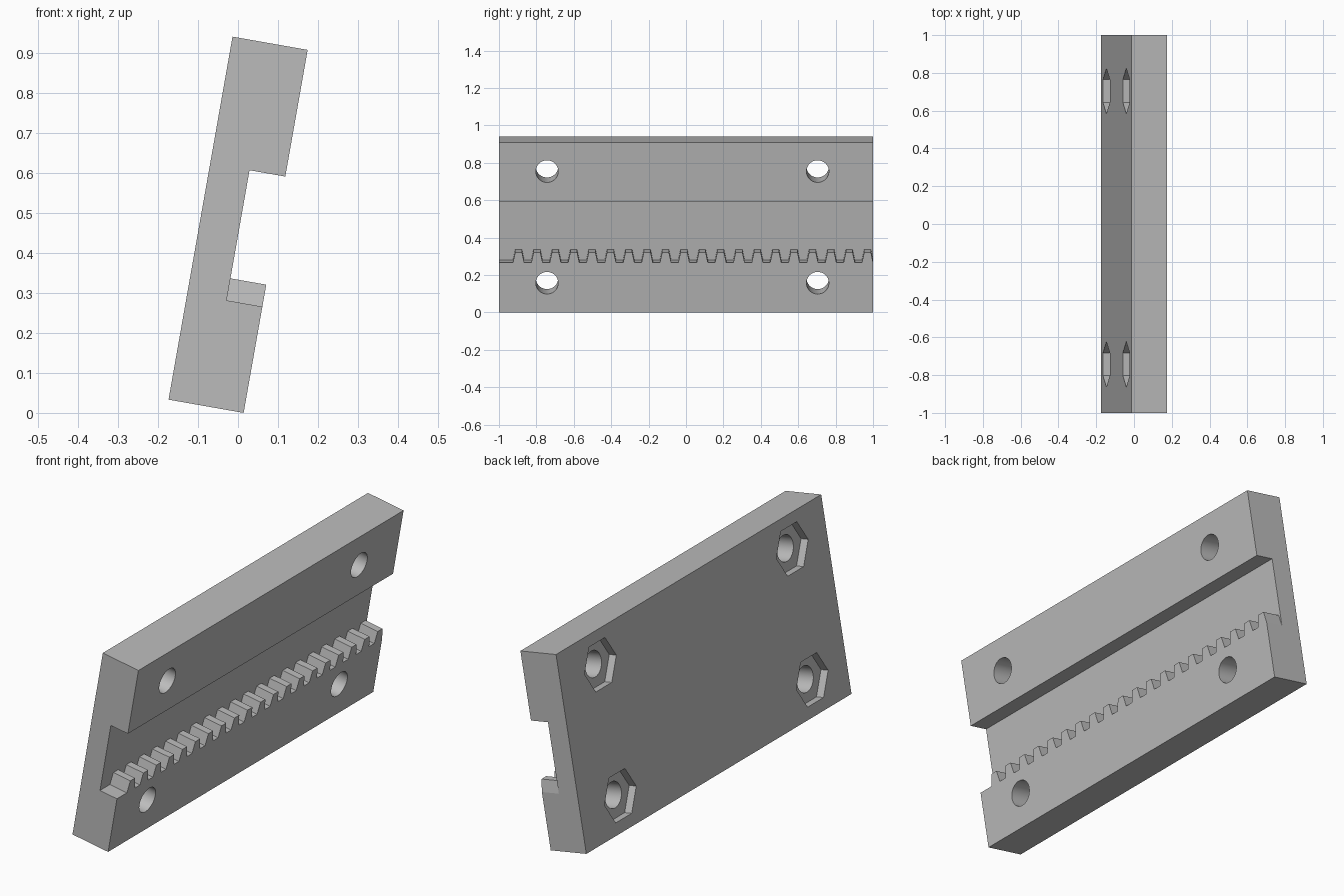
import bpy
import bmesh
from math import radians, sin, pi, cos
from mathutils import Matrix, Vector

if "Cube" in bpy.data.objects:
    bpy.data.objects.remove(bpy.data.objects["Cube"], do_unlink=True)

# Plate dimensions, measured before tilting: x = thickness, z = height
THICK, FLOOR, HEIGHT = 0.191, 0.1, 0.923
ROOT, TIP, GROOVE_TOP = 0.27, 0.326, 0.601
PITCH, TEETH, FIRST = 0.0982, 20, -0.895
TILT = radians(10)
PLACE = Matrix.Translation((-0.174, 0, THICK * sin(TILT))) @ Matrix.Rotation(TILT, 4, "Y")

grey = bpy.data.materials.new("plain grey")
grey.use_nodes = True
colour = (0.5, 0.5, 0.5, 1)
grey.diffuse_color = colour
grey.node_tree.nodes["Principled BSDF"].inputs["Base Color"].default_value = colour


def add_prism(bm, outline, sweep):
    """Add a closed prism: a flat outline swept along a vector."""
    face = bm.faces.new([bm.verts.new(p) for p in outline])
    result = bmesh.ops.extrude_face_region(bm, geom=[face])
    moved = [g for g in result["geom"] if isinstance(g, bmesh.types.BMVert)]
    bmesh.ops.translate(bm, verts=moved, vec=Vector(sweep))


def finish(bm, name):
    bmesh.ops.recalc_face_normals(bm, faces=bm.faces[:])
    mesh = bpy.data.meshes.new(name)
    bm.to_mesh(mesh)
    bm.free()
    obj = bpy.data.objects.new(name, mesh)
    bpy.context.collection.objects.link(obj)
    mesh.materials.append(grey)
    obj.matrix_world = PLACE
    return obj


def ring(x, y, z, radius, sides):
    return [(x, y + radius * cos(2 * pi * i / sides), z + radius * sin(2 * pi * i / sides))
            for i in range(sides)]


# Tilted plate with a long groove
bm = bmesh.new()
profile = [(0, 0), (THICK, 0), (THICK, ROOT), (FLOOR, ROOT),
           (FLOOR, GROOVE_TOP), (THICK, GROOVE_TOP), (THICK, HEIGHT), (0, HEIGHT)]
add_prism(bm, [(x, -1, z) for x, z in profile], (0, 2, 0))
plate = finish(bm, "grooved_plate")

# Bolt holes and hexagonal nut pockets
centres = [(y, z) for y in (-0.743, 0.704) for z in (0.16, 0.766)]
cutters = []
for name, start, depth, radius, sides in (("bolt_holes", -0.1, 0.4, 0.06, 48),
                                          ("nut_pockets", -0.1, 0.138, 0.12, 6)):
    bm = bmesh.new()
    for y, z in centres:
        add_prism(bm, ring(start, y, z, radius, sides), (depth, 0, 0))
    cutter = finish(bm, name)
    cutter.hide_render = True
    cutters.append(cutter)
    cut = plate.modifiers.new(name, "BOOLEAN")
    cut.operation = "DIFFERENCE"
    cut.solver = "EXACT"
    cut.object = cutter

bpy.ops.object.select_all(action="DESELECT")
plate.select_set(True)
bpy.context.view_layer.objects.active = plate
for cutter in cutters:
    bpy.ops.object.modifier_apply(modifier=cutter.name)
for cutter in cutters:
    bpy.data.objects.remove(cutter, do_unlink=True)
bpy.ops.object.shade_smooth_by_angle(angle=radians(30))

# Row of rack teeth on the lower lip of the groove
bm = bmesh.new()
for i in range(TEETH):
    y = FIRST + i * PITCH
    tooth = [(-0.03, ROOT), (0.03, ROOT), (0.018, TIP), (-0.018, TIP)]
    add_prism(bm, [(FLOOR, min(y + dy, 1), z) for dy, z in tooth], (THICK - FLOOR, 0, 0))
finish(bm, "rack_teeth")
